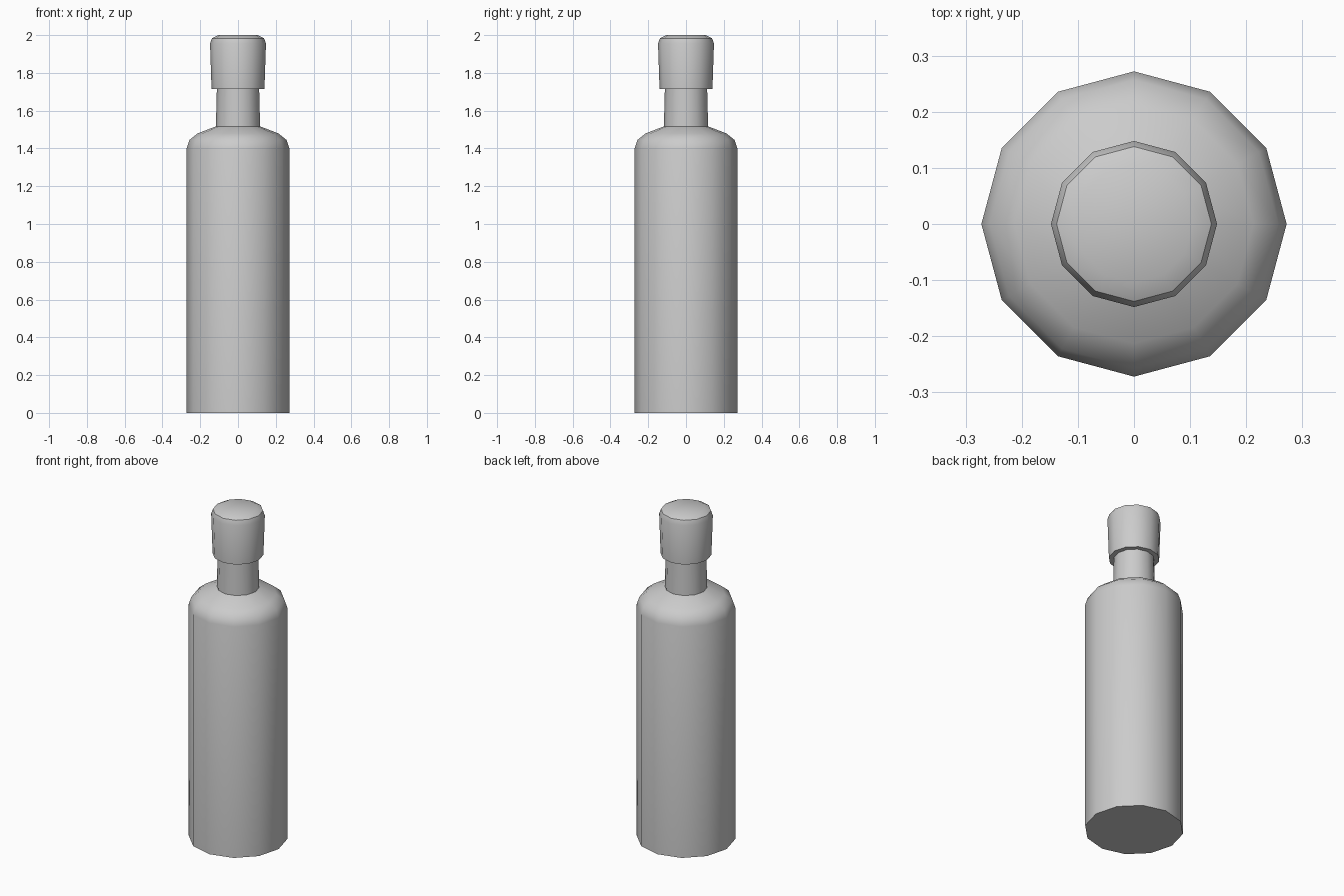
import bpy, bmesh, math

if "Cube" in bpy.data.objects:
    bpy.data.objects.remove(bpy.data.objects["Cube"])

SIDES = 12


def lathe(name, profile):
    """Revolve (radius, z) points around z and cap both ends."""
    bm = bmesh.new()
    rings = []
    for r, z in profile:
        rings.append([bm.verts.new((r * math.cos(math.tau * i / SIDES),
                                    r * math.sin(math.tau * i / SIDES), z))
                      for i in range(SIDES)])
    for a, b in zip(rings, rings[1:]):
        for i in range(SIDES):
            j = (i + 1) % SIDES
            bm.faces.new((a[i], a[j], b[j], b[i]))
    bm.faces.new(rings[0][::-1])
    bm.faces.new(rings[-1])
    mesh = bpy.data.meshes.new(name)
    bm.to_mesh(mesh)
    bm.free()
    obj = bpy.data.objects.new(name, mesh)
    bpy.context.collection.objects.link(obj)
    bpy.ops.object.select_all(action='DESELECT')
    obj.select_set(True)
    bpy.context.view_layer.objects.active = obj
    bpy.ops.object.shade_smooth_by_angle(angle=math.radians(36))
    return obj


# Bottle body with rounded shoulder and neck
lathe("bottle_body", [(0.272, 0), (0.272, 1.40), (0.257, 1.445),
                      (0.213, 1.48), (0.117, 1.517), (0.112, 1.717)])

# Stopper, slightly wider at the top, with a softened crown
lathe("bottle_cap", [(0.140, 1.715), (0.148, 1.955), (0.138, 1.983),
                     (0.105, 2.0)])
